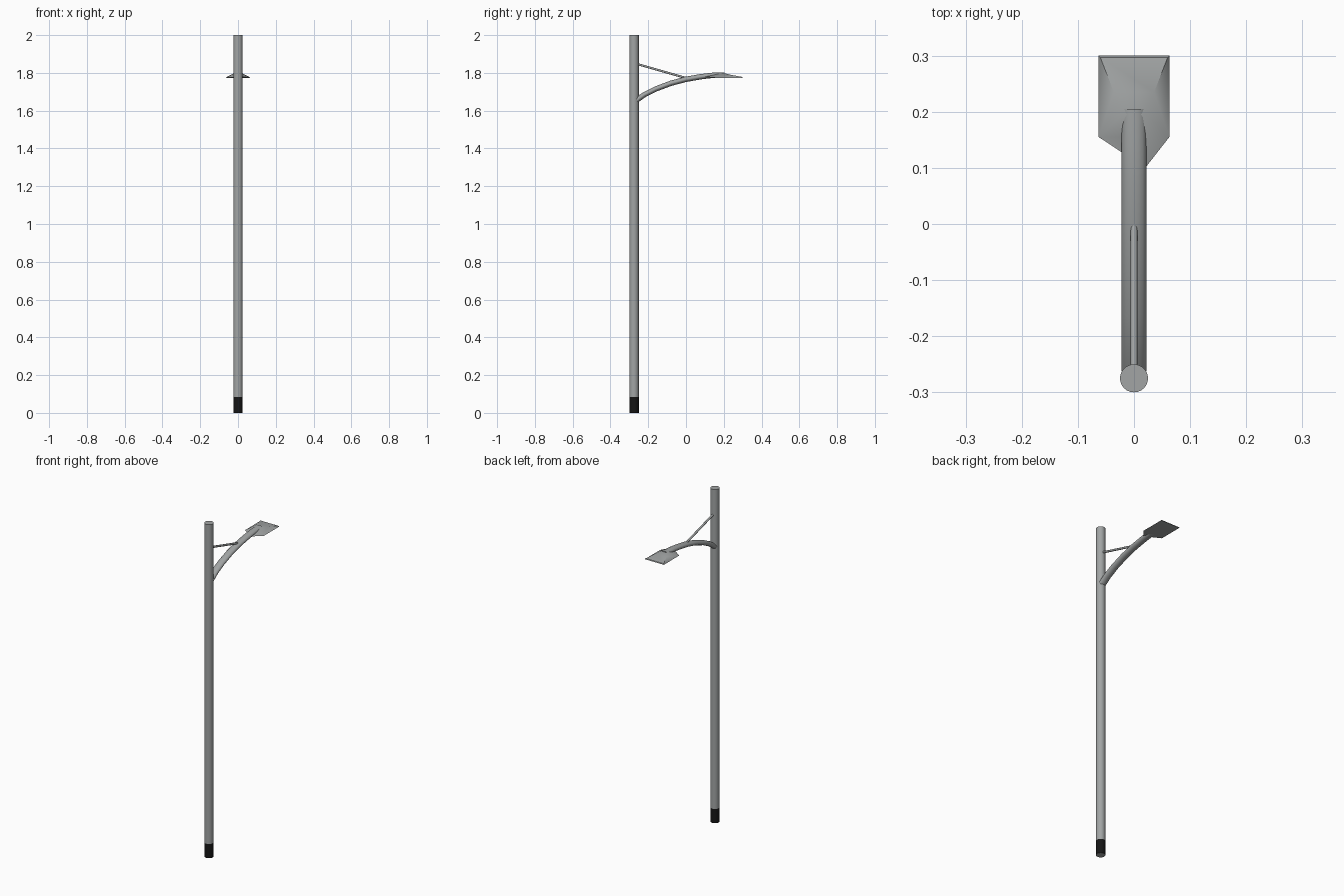
import bpy, bmesh, math
from mathutils import Vector

if "Cube" in bpy.data.objects:
    bpy.data.objects.remove(bpy.data.objects["Cube"])


def material(name, rgb):
    m = bpy.data.materials.new(name)
    m.diffuse_color = (*rgb, 1)
    m.use_nodes = True
    m.node_tree.nodes["Principled BSDF"].inputs["Base Color"].default_value = m.diffuse_color
    return m


STEEL = material("grey steel", (0.36, 0.375, 0.375))
BLACK = material("black base", (0.008, 0.008, 0.008))
POLE_Y = -0.275


def finish(name, bm, mats, smooth=True):
    bmesh.ops.recalc_face_normals(bm, faces=bm.faces)
    me = bpy.data.meshes.new(name)
    bm.to_mesh(me)
    bm.free()
    ob = bpy.data.objects.new(name, me)
    bpy.context.collection.objects.link(ob)
    for m in mats:
        me.materials.append(m)
    if smooth:
        bpy.ops.object.select_all(action='DESELECT')
        ob.select_set(True)
        bpy.context.view_layer.objects.active = ob
        bpy.ops.object.shade_smooth_by_angle(angle=math.radians(40))
    return ob


def loft(path, rx, rn, sides):
    """Elliptical tube along a path in the yz plane, with capped ends."""
    bm = bmesh.new()
    rings = []
    pts = [Vector((0, y, z)) for y, z in path]
    for i, p in enumerate(pts):
        t = (pts[min(i + 1, len(pts) - 1)] - pts[max(i - 1, 0)]).normalized()
        side = Vector((1, 0, 0))
        n = side.cross(t)
        rings.append([bm.verts.new(p + side * rx * math.cos(a) + n * rn * math.sin(a))
                      for a in (2 * math.pi * k / sides for k in range(sides))])
    for r0, r1 in zip(rings, rings[1:]):
        for k in range(sides):
            j = (k + 1) % sides
            bm.faces.new((r0[k], r0[j], r1[j], r1[k]))
    bm.faces.new(rings[0])
    bm.faces.new(rings[-1])
    return bm


# upright pole, with a black band around its foot
bm = loft([(POLE_Y, z) for z in (0, 0.085, 2.0)], 0.025, 0.025, 24)
for f in bm.faces:
    c = f.calc_center_median()
    f.material_index = 1 if 0.001 < c.z < 0.085 else 0
finish("pole", bm, [STEEL, BLACK])

# curved flattened arm
arm = [(-0.262, 1.655), (-0.22, 1.685), (-0.16, 1.715), (-0.08, 1.745),
       (0.0, 1.766), (0.08, 1.78), (0.14, 1.787), (0.205, 1.789)]
finish("curved_arm", loft(arm, 0.022, 0.014, 16), [STEEL])

# thin diagonal stay from pole to arm
finish("stay_rod", loft([(-0.262, 1.848), (0.0, 1.773)], 0.006, 0.006, 10), [STEEL])

# wedge shaped lamp head flaring out from the arm
bm = bmesh.new()
V = lambda *c: bm.verts.new(c)
nl, nr = V(-0.063, 0.155, 1.774), V(0.063, 0.155, 1.774)
fl, fr = V(-0.063, 0.30, 1.774), V(0.063, 0.30, 1.774)
el, er = V(-0.060, 0.297, 1.779), V(0.060, 0.297, 1.779)
ml, mr = V(-0.036, 0.235, 1.790), V(0.036, 0.235, 1.790)
tl, tr = V(-0.020, 0.195, 1.800), V(0.020, 0.195, 1.800)
al, ar = V(-0.020, 0.155, 1.786), V(0.020, 0.10, 1.780)
for f in ((nl, nr, fr, fl), (fl, fr, er, el), (el, er, mr, ml), (ml, mr, tr, tl),
          (fl, el, ml), (fl, ml, nl), (nl, ml, tl), (nl, tl, al),
          (fr, er, mr), (fr, mr, nr), (nr, mr, tr), (nr, tr, ar),
          (al, tl, tr, ar), (nl, al, ar), (nl, ar, nr)):
    bm.faces.new(f)
finish("lamp_head", bm, [STEEL])
